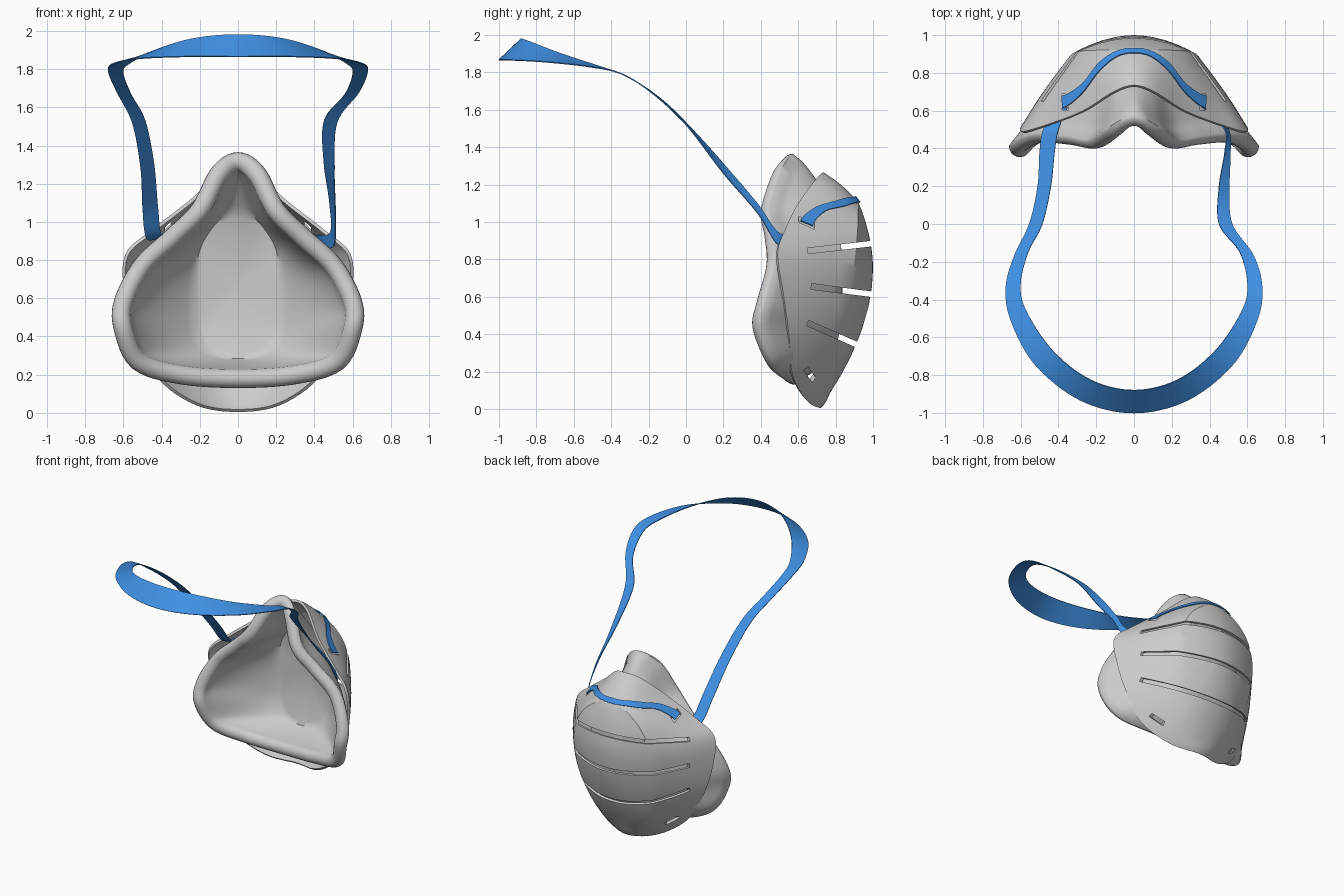
import bpy, bmesh, math
from mathutils import Vector, Matrix
from mathutils.bvhtree import BVHTree

if "Cube" in bpy.data.objects:
    bpy.data.objects.remove(bpy.data.objects["Cube"])


def spline(pts, sub, closed=False):
    """Catmull-Rom through points of any dimension."""
    n, out = len(pts), []
    get = (lambda i: pts[i % n]) if closed else (lambda i: pts[min(max(i, 0), n - 1)])
    for i in range(n if closed else n - 1):
        for k in range(sub):
            t = k / sub
            out.append([0.5 * (2 * b + (c - a) * t + (2 * a - 5 * b + 4 * c - d) * t * t
                               + (3 * b - a - 3 * c + d) * t ** 3)
                        for a, b, c, d in zip(get(i - 1), get(i), get(i + 1), get(i + 2))])
    if not closed:
        out.append(list(pts[-1]))
    return out


def ring(half):
    """Closed symmetric loop from its right half, listed top to bottom."""
    full = half + [(-x, y, z) for x, y, z in half[-2:0:-1]]
    return [Vector(p) for p in spline(full, 6, True)]


def offset(r, out, dy):
    """Grow a loop outward in the xz plane and shift it in y."""
    res = []
    for i, p in enumerate(r):
        t = r[(i + 1) % len(r)] - r[i - 1]
        res.append(p + Vector((-t.z, 0, t.x)).normalized() * out + Vector((0, dy, 0)))
    return res


def lerp(a, b, t):
    return [p.lerp(q, t) for p, q in zip(a, b)]


def loft(name, rings, start=None, end=None, closed=True):
    bm = bmesh.new()
    vs = [[bm.verts.new(p) for p in r] for r in rings]
    n = len(rings[0])
    for a, b in zip(vs, vs[1:]):
        for i in range(n if closed else n - 1):
            j = (i + 1) % n
            bm.faces.new((a[i], a[j], b[j], b[i]))
    for c, r in ((start, vs[0]), (end, vs[-1])):
        if c:
            v = bm.verts.new(c)
            for i in range(n):
                bm.faces.new((r[i], r[(i + 1) % n], v))
    bmesh.ops.recalc_face_normals(bm, faces=bm.faces)
    return add(name, bm)


def add(name, bm):
    me = bpy.data.meshes.new(name)
    bm.to_mesh(me)
    bm.free()
    ob = bpy.data.objects.new(name, me)
    bpy.context.collection.objects.link(ob)
    return ob


def finish(ob, angle=30):
    """Apply modifiers and shade smooth."""
    dg = bpy.context.evaluated_depsgraph_get()
    me = bpy.data.meshes.new_from_object(ob.evaluated_get(dg))
    ob.modifiers.clear()
    ob.data = me
    bpy.ops.object.select_all(action='DESELECT')
    ob.select_set(True)
    bpy.context.view_layer.objects.active = ob
    bpy.ops.object.shade_smooth_by_angle(angle=math.radians(angle))


def thicken(ob, t, off):
    m = ob.modifiers.new("thickness", 'SOLIDIFY')
    m.thickness, m.offset = t, off


# Outer shell: flared sides from the back edge to a bulged front panel
edge = ring([(0, .735, 1.265), (.11, .70, 1.235), (.27, .60, 1.10), (.45, .53, .96),
             (.59, .49, .83), (.595, .52, .62), (.54, .55, .40), (.42, .57, .18),
             (.22, .65, .04), (0, .72, .005)])
panel = ring([(0, .92, 1.11), (.1, .92, 1.085), (.2, .92, 1.02), (.28, .915, .92),
              (.33, .90, .78), (.335, .88, .62), (.31, .84, .42), (.22, .80, .22),
              (.11, .78, .12), (0, .77, .085)])
mid = Vector((0, 1.0, .75))
rings = [offset(lerp(edge, panel, k / 6), .012 * math.sin(math.pi * k / 6), 0)
         for k in range(7)]
for s in (.85, .7, .5, .3, .15):
    rings.append([Vector((p.x * s, mid.y - (mid.y - p.y) * s ** 1.9,
                          mid.z + (p.z - mid.z) * s)) for p in panel])
shell = loft("outer_shell", rings, end=mid)
if min(shell.data.polygons, key=lambda f: (f.center - mid).length).normal.y < 0:
    shell.data.flip_normals()
bvh = BVHTree.FromPolygons([v.co for v in shell.data.vertices],
                           [tuple(f.vertices) for f in shell.data.polygons])

# Cutter for the vent slits (the lowest only opens at the sides) and strap slots
bm = bmesh.new()
for y0, z0, y1, z1, xs in ((.65, .845, 1.0, .885, (0,)), (.67, .655, .98, .615, (0,)),
                           (.65, .46, .91, .345, (0,)), (.64, .215, .755, .06, (-1.3, 1.3))):
    a, ln = math.atan2(z1 - z0, y1 - y0), math.hypot(y1 - y0, z1 - z0) + .12
    for x in xs:
        bmesh.ops.create_cube(bm, size=1, matrix=Matrix.Translation((x, y0, z0))
                              @ Matrix.Rotation(a, 4, 'X')
                              @ Matrix.Translation((0, ln / 2, 0))
                              @ Matrix.Diagonal((2, ln, .03, 1)))
for sx in (-1, 1):
    bmesh.ops.create_cube(bm, size=1, matrix=Matrix.Translation((sx * .365, .645, 1.0))
                          @ Matrix.Diagonal((.035, .085, .3, 1)))
cutter = add("slit_cutter", bm)
cutter.hide_render = True
thicken(shell, .018, -1)
cut = shell.modifiers.new("slits", 'BOOLEAN')
cut.operation, cut.solver, cut.object = 'DIFFERENCE', 'EXACT', cutter
finish(shell, 25)
bpy.data.objects.remove(cutter)

# Face cup: teardrop rolled rim, inner wall, back plate and outer wall
rim = ring([(0, .52, 1.315), (.1, .46, 1.25), (.2, .40, 1.06), (.34, .42, .92),
            (.5, .43, .77), (.6, .38, .58), (.6, .355, .44), (.52, .42, .27),
            (.3, .50, .20), (0, .53, .18)])
back = ring([(0, .77, 1.05), (.07, .78, 1.03), (.14, .80, .96), (.2, .81, .85),
             (.215, .81, .7), (.21, .81, .55), (.2, .80, .42), (.15, .78, .33),
             (.08, .77, .295), (0, .765, .285)])
plate = [[Vector((p.x * s, .825 - (.825 - p.y) * s * s, .68 + (p.z - .68) * s))
          for p in back] for s in (.25, .5, .75, .92)]


def wall(lip, end, bow):
    """Bowed wall between the lip and the back plate."""
    res = []
    for k in range(1, 8):
        t = k / 8
        res.append([p + Vector((q.x - e.x, 0, q.z - e.z)) * bow * t * (1 - t)
                    for p, q, e in zip(lerp(lip, end, t), lip, end)])
    return res


lip = offset(rim, -.05, .05)
outer = offset(rim, .01, .10)
back_out = offset(back, .02, .02)
roll = [offset(rim, .05 * math.cos(a), .05 - .05 * math.sin(a))
        for a in [math.pi * (1 - k / 10) for k in range(1, 11)]]
rings = (plate + [back] + wall(lip, back, .45)[::-1] + [lip] + roll + [outer]
         + wall(outer, back_out, .25) + [back_out])
finish(loft("face_cup", rings, Vector((0, .825, .68)), Vector((0, .84, .68))), 50)

# Blue strap material
blue = bpy.data.materials.new("strap_blue")
blue.diffuse_color = (.05, .28, .77, 1)
blue.use_nodes = True
blue.node_tree.nodes["Principled BSDF"].inputs["Base Color"].default_value = blue.diffuse_color


def strap(name, a, b):
    mids = [p.lerp(q, .5) for p, q in zip(a, b)]
    ob = loft(name, [a, mids, b], closed=False)
    ob.data.materials.append(blue)
    thicken(ob, .006, 0)
    finish(ob, 40)


# Head strap: outer edge xyz, inner edge xyz per station
left = [(-.41, .60, .92, -.35, .62, .94), (-.48, .50, .915, -.40, .50, .93),
        (-.50, .38, 1.07, -.42, .38, 1.09), (-.51, .2, 1.28, -.44, .2, 1.31),
        (-.555, 0, 1.52, -.485, 0, 1.53)]
crown = [(-.635, -.17, 1.68, -.56, -.15, 1.67), (-.68, -.34, 1.79, -.60, -.32, 1.78),
         (-.65, -.52, 1.83, -.57, -.46, 1.83), (-.52, -.75, 1.855, -.43, -.67, 1.90),
         (-.28, -.935, 1.865, -.23, -.825, 1.96)]
right = [(.52, 0, 1.52, .45, 0, 1.53), (.505, .2, 1.26, .45, .2, 1.31),
         (.51, .38, 1.05, .48, .38, 1.10), (.50, .5, .87, .48, .5, .94),
         (.41, .60, .91, .36, .62, .94)]
flip = [(-a, b, c, -d, e, f) for a, b, c, d, e, f in crown[::-1]]
path = spline(left + crown + [(0, -1, 1.865, 0, -.88, 1.98)] + flip + right, 8)
strap("head_strap", [Vector(p[:3]) for p in path], [Vector(p[3:]) for p in path])

# Front strap: lies on the shell between the two slots
half = [(.375, .61, .675), (.33, .635, .695), (.26, .70, .75), (.18, .805, .85),
        (.09, .88, .91)]
path = spline([(-x, a, b) for x, a, b in half] + [(0, .9, .923)] + half[::-1], 8)


def drop(x, y):
    """Point just above the shell at x, y."""
    hit = bvh.ray_cast(Vector((x, y, 3)), Vector((0, 0, -1)))
    return hit[0] + hit[1] * (.008 if hit[1].z > 0 else -.008)


strap("front_strap", [drop(p[0], p[1]) for p in path], [drop(p[0], p[2]) for p in path])
